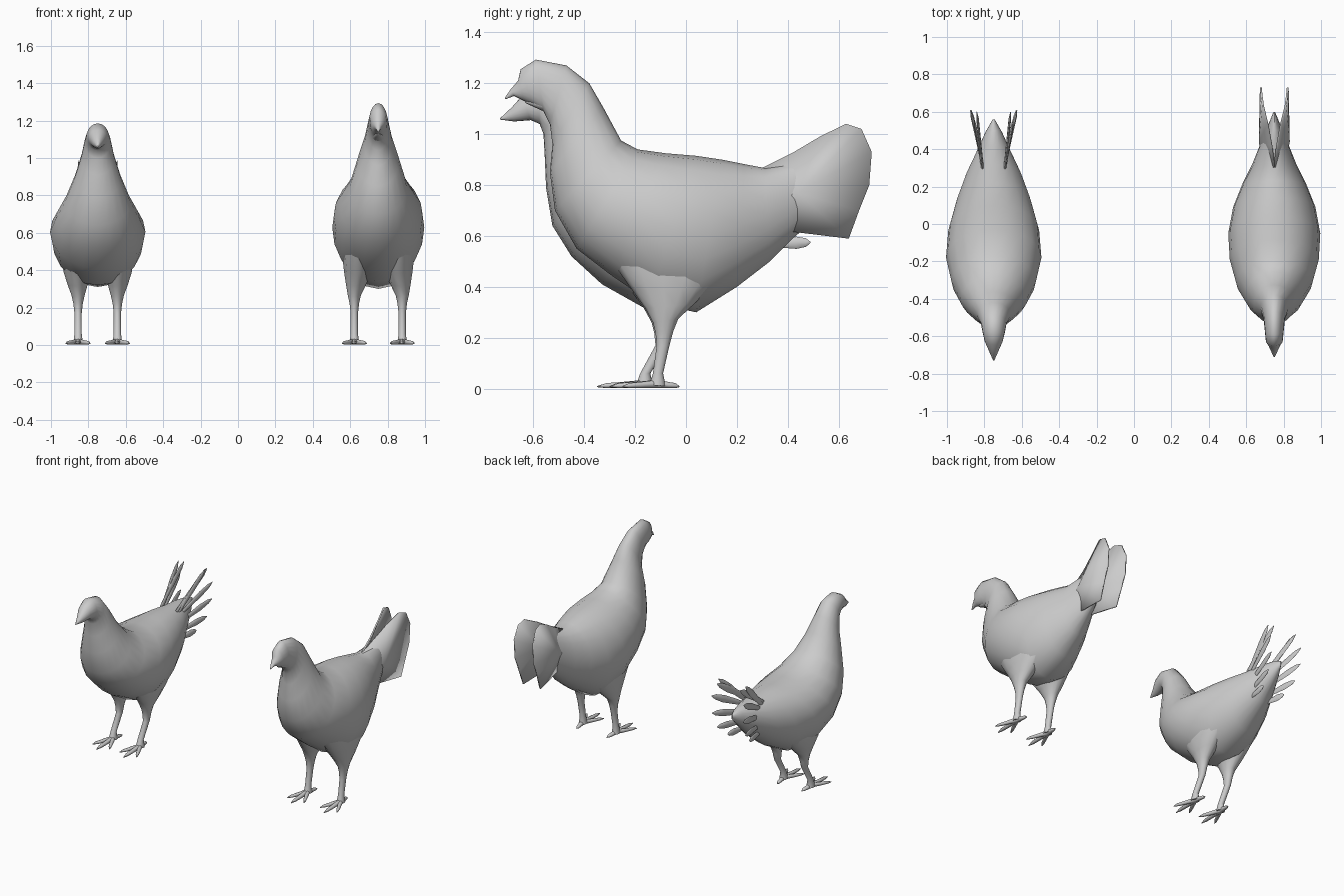
import bpy, bmesh
from math import cos, sin, tau, radians
from mathutils import Vector


def finish(name, bm):
    bmesh.ops.recalc_face_normals(bm, faces=bm.faces)
    me = bpy.data.meshes.new(name)
    bm.to_mesh(me)
    bm.free()
    ob = bpy.data.objects.new(name, me)
    bpy.context.collection.objects.link(ob)
    bpy.ops.object.select_all(action='DESELECT')
    ob.select_set(True)
    bpy.context.view_layer.objects.active = ob
    bpy.ops.object.shade_smooth_by_angle(angle=radians(50))
    return ob


def loft(name, rings, n=16):
    """Ring = upper y, z, lower y, z, half width, centre x."""
    bm = bmesh.new()
    loops = []
    for y1, z1, y2, z2, w, x in rings:
        a, b = Vector((x, y1, z1)), Vector((x, y2, z2))
        c, v = (a + b) / 2, (a - b) / 2
        loops.append([bm.verts.new(c + v * cos(tau * i / n) + Vector((w * sin(tau * i / n), 0, 0)))
                      for i in range(n)])
    for p, q in zip(loops, loops[1:]):
        for i in range(n):
            bm.faces.new((p[i], p[(i + 1) % n], q[(i + 1) % n], q[i]))
    bm.faces.new(loops[0])
    bm.faces.new(loops[-1])
    return finish(name, bm)


def body(name, x, rings):
    loft(name, [r + (x,) for r in rings], 20)


def leg(name, x, y, foot_y, side, off):
    # broad thigh merging into the belly, then the shank
    c = x - side * off
    loft(name, [(y - .24, .56, y + .33, .58, .09, c + side * .10),
                (y - .185, .47, y + .27, .49, .09, c + side * .105),
                (y - .125, .385, y + .19, .405, .077, c + side * .108),
                (y - .075, .315, y + .12, .335, .055, c + side * (off + .11) / 2),
                (y - .045, .26, y + .055, .275, .036, x),
                (y - .035, .22, y + .035, .225, .026, x),
                (y - .03, .17, y + .02, .17, .02, x),
                (foot_y - .02, .06, foot_y + .02, .06, .02, x),
                (foot_y - .035, .015, foot_y + .03, .01, .026, x)], 14)
    # toes: three forward, one back
    for dx, dy in ((-.065, -.14), (0, -.19), (.065, -.14), (-.01 * side, .085)):
        rings = []
        for t, h, w in ((0, .035, .016), (.5, .026, .014), (.8, .022, .011), (1, .010, .002)):
            yy = foot_y + dy * t
            rings.append((yy, h, yy, .002 if t < 1 else .006, w, x + dx * t))
        loft(name + "_toe", rings, 8)


def feather(name, x0, x1, base, tip):
    a, b = Vector(base), Vector(tip)
    d = (b - a).normalized()
    nrm = Vector((-d.y, d.x))
    rings = []
    for t, w in ((0, .010), (.3, .018), (.65, .024), (.88, .017), (1, .002)):
        c = a.lerp(b, t)
        p, q = c + nrm * w, c - nrm * w
        rings.append((p.x, p.y, q.x, q.y, .007 if t < 1 else .001, x0 + (x1 - x0) * t))
    loft(name, rings, 8)


# Left bird: lower head, tapered rump
A = -.75
body("left_bird_body", A, [
    (-.73, 1.063, -.73, 1.057, .003), (-.685, 1.105, -.675, 1.05, .025),
    (-.645, 1.15, -.61, 1.055, .048), (-.58, 1.185, -.575, 1.04, .06),
    (-.49, 1.165, -.56, 1.0, .07), (-.42, 1.08, -.555, .91, .09),
    (-.36, .98, -.55, .79, .125), (-.28, .885, -.525, .64, .175),
    (-.17, .82, -.45, .52, .225), (-.03, .80, -.33, .41, .255),
    (.10, .80, -.17, .32, .243), (.22, .80, .02, .31, .20),
    (.32, .79, .20, .41, .15), (.42, .79, .37, .54, .088),
    (.50, .78, .48, .65, .045), (.56, .76, .56, .73, .005)])

# Left bird: spray of narrow tail feathers on both sides
SPRAY = ((.60, .97, .30, .77, .09), (.56, .985, .30, .74, .105), (.61, .88, .32, .73, .125),
         (.61, .76, .33, .68, .12), (.57, .65, .33, .62, .11), (.49, .575, .33, .57, .085))
for s in (-1, 1):
    for ty, tz, by, bz, out in SPRAY:
        feather("left_bird_tail_feather", A + s * .06, A + s * out, (by, bz), (ty, tz))
    leg("left_bird_leg", A + s * .105, -.09, -.16, s, .105)

# Right bird: taller head, longer body
B = .75
body("right_bird_body", B, [
    (-.712, 1.143, -.71, 1.137, .003), (-.69, 1.175, -.675, 1.15, .016),
    (-.66, 1.21, -.635, 1.13, .032), (-.65, 1.255, -.60, 1.115, .045),
    (-.59, 1.293, -.56, 1.09, .05), (-.47, 1.27, -.535, 1.04, .058),
    (-.38, 1.20, -.525, .96, .075), (-.325, 1.105, -.535, .85, .11),
    (-.255, .975, -.515, .70, .155), (-.19, .94, -.43, .55, .205),
    (-.08, .925, -.30, .45, .238), (.04, .915, -.14, .34, .246),
    (.14, .90, .04, .30, .22), (.23, .882, .20, .40, .17),
    (.31, .867, .33, .50, .118), (.42, .89, .42, .59, .078),
    (.50, .90, .50, .66, .045), (.60, .89, .60, .82, .004)])

# Right bird: lower beak
loft("right_bird_lower_beak", [(-.635, 1.128, -.63, 1.122, .006, B),
                               (-.62, 1.14, -.60, 1.108, .02, B),
                               (-.57, 1.14, -.56, 1.09, .03, B)], 10)

# Right bird: pair of fan-shaped tail sheets, bowed outwards
outline = [(.30, .865, 0), (.42, .925, .015), (.53, .99, .035), (.63, 1.04, .06), (.69, 1.02, .068),
           (.73, .93, .072), (.72, .80, .072), (.68, .70, .07), (.64, .59, .065), (.40, .62, .035),
           (.30, .70, .05)]
for s in (-1, 1):
    bm = bmesh.new()
    hub = bm.verts.new((B + s * .078, .44, .77))
    vs = [bm.verts.new((B + s * x, y, z)) for y, z, x in outline]
    for p, q in zip(vs, vs[1:] + vs[:1]):
        bm.faces.new((hub, p, q))
    fan = finish("right_bird_tail_fan", bm)
    mod = fan.modifiers.new("thickness", 'SOLIDIFY')
    mod.thickness = .01
    mod.offset = 0
    leg("right_bird_leg", B + s * .128, -.085, -.11, s, .128)
